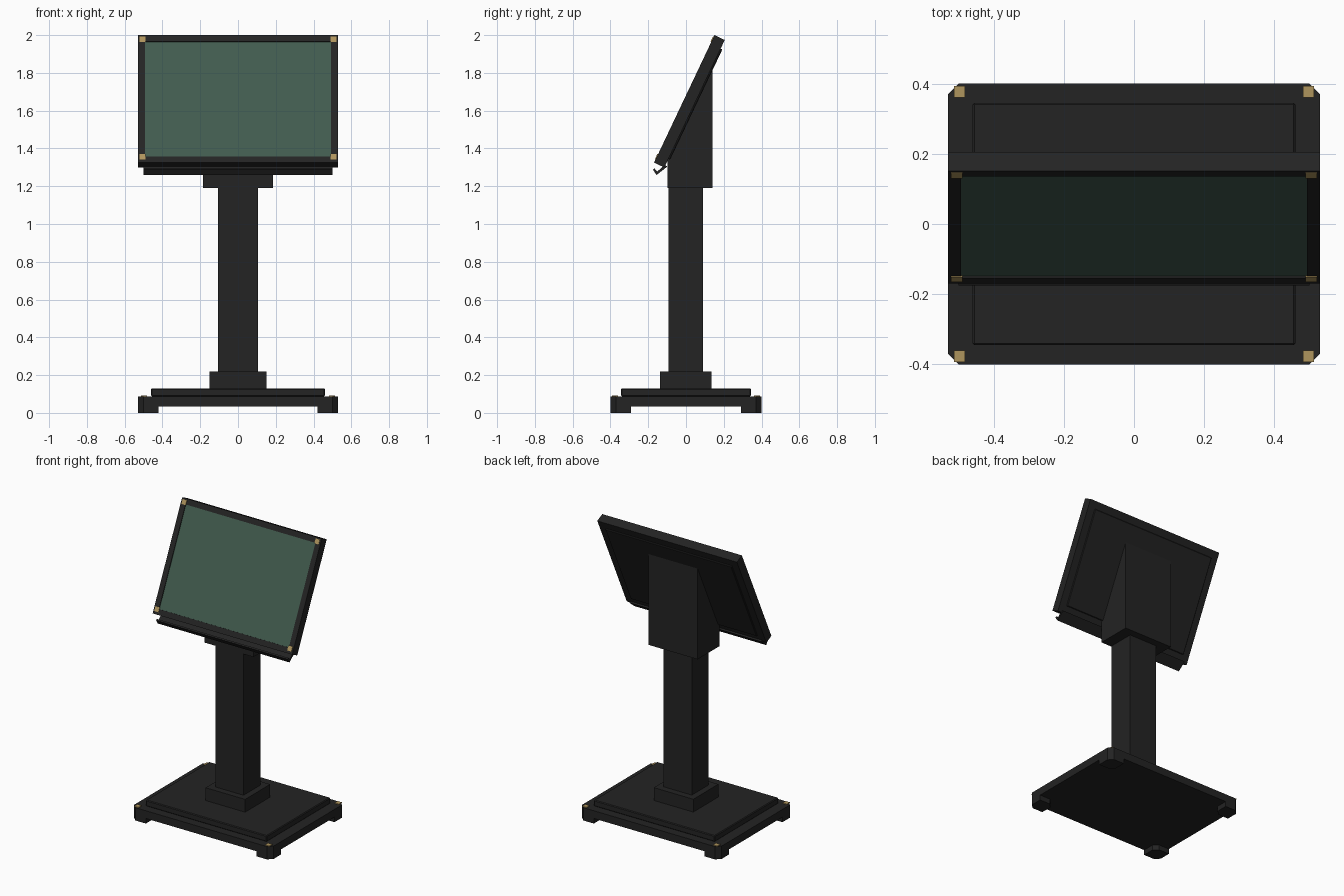
import bpy, bmesh, math
from mathutils import Matrix, Vector

if "Cube" in bpy.data.objects:
    bpy.data.objects.remove(bpy.data.objects["Cube"])


def material(name, rgb):
    m = bpy.data.materials.new(name)
    m.diffuse_color = (*rgb, 1)
    m.use_nodes = True
    m.node_tree.nodes["Principled BSDF"].inputs["Base Color"].default_value = m.diffuse_color
    return m


BLACK = material("matte black", (0.017, 0.017, 0.017))
GREEN = material("screen green", (0.053, 0.105, 0.076))
BRASS = material("brass", (0.43, 0.30, 0.11))


def finish(name, bm, mats, matrix=None):
    bmesh.ops.recalc_face_normals(bm, faces=bm.faces)
    me = bpy.data.meshes.new(name)
    bm.to_mesh(me)
    bm.free()
    for m in mats:
        me.materials.append(m)
    ob = bpy.data.objects.new(name, me)
    if matrix:
        ob.matrix_world = matrix
    bpy.context.collection.objects.link(ob)
    return ob


def prism(name, pts, vec, mat, bevel=0, matrix=None):
    """Extrude a closed polygon along vec."""
    bm = bmesh.new()
    f = bm.faces.new([bm.verts.new(p) for p in pts])
    r = bmesh.ops.extrude_face_region(bm, geom=[f], use_keep_orig=True)
    bmesh.ops.translate(bm, vec=vec, verts=[v for v in r["geom"] if isinstance(v, bmesh.types.BMVert)])
    if bevel:
        bmesh.ops.recalc_face_normals(bm, faces=bm.faces)
        bmesh.ops.bevel(bm, geom=bm.edges[:], offset=bevel, segments=1, affect='EDGES')
    return finish(name, bm, [mat], matrix)


def box(name, x, y, z, mat, bevel=0, matrix=None):
    pts = [(x[0], y[0], z[0]), (x[1], y[0], z[0]), (x[1], y[1], z[0]), (x[0], y[1], z[0])]
    return prism(name, pts, (0, 0, z[1] - z[0]), mat, bevel, matrix)


def side_profile(name, yz, half, mat):
    return prism(name, [(-half, y, z) for y, z in yz], (2 * half, 0, 0), mat)


# Base slab with clipped corners
X, Y, C = 0.53, 0.40, 0.03
outline = [(X - C, -Y), (X, -Y + C), (X, Y - C), (X - C, Y),
           (-X + C, Y), (-X, Y - C), (-X, -Y + C), (-X + C, -Y)]
prism("base_slab", [(x, y, 0.035) for x, y in outline], (0, 0, 0.053), BLACK)
box("base_step", (-0.46, 0.46), (-0.345, 0.345), (0.088, 0.13), BLACK, 0.005)

# Feet and base corner studs
foot = [(X - C, Y), (X, Y - C), (X, 0.29), (0.45, 0.29), (0.42, 0.32), (0.42, Y)]
for sx in (-1, 1):
    for sy in (-1, 1):
        tag = ("left" if sx < 0 else "right") + ("_front" if sy < 0 else "_back")
        prism("foot_" + tag, [(sx * x, sy * y, 0) for x, y in foot], (0, 0, 0.035), BLACK)
        cx, cy = sx * 0.497, sy * 0.377
        box("base_stud_" + tag, (cx - 0.016, cx + 0.016), (cy - 0.016, cy + 0.016),
            (0.088, 0.093), BRASS)

# Column
box("column_collar", (-0.15, 0.15), (-0.137, 0.135), (0.13, 0.218), BLACK)
box("column", (-0.107, 0.107), (-0.093, 0.09), (0.218, 1.19), BLACK)

# Wedge bracket behind the screen
side_profile("head_bracket", [(-0.098, 1.19), (0.14, 1.19), (0.14, 1.835),
                              (0.125, 1.835), (-0.098, 1.365)], 0.186, BLACK)

# Tilted frame: local x = width, y = up the panel, z = out of the front
tilt = math.atan2(0.32, 0.675)
s, c = math.sin(tilt), math.cos(tilt)
M = Matrix(((1, 0, 0, 0), (0, s, -c, -0.169), (0, c, s, 1.325), (0, 0, 0, 1)))
H = 0.747
bm = bmesh.new()
bmesh.ops.create_cube(bm, size=1, matrix=Matrix.Translation((0, H / 2, -0.03))
                      @ Matrix.Diagonal((1.06, H, 0.06, 1)))
front = max(bm.faces, key=lambda f: f.calc_center_median().z)
bmesh.ops.inset_region(bm, faces=[front], thickness=0.052)
r = bmesh.ops.extrude_face_region(bm, geom=[front])
bmesh.ops.translate(bm, vec=(0, 0, -0.005), verts=[v for v in r["geom"] if isinstance(v, bmesh.types.BMVert)])
if front.is_valid:
    bmesh.ops.delete(bm, geom=[front], context='FACES_ONLY')
for f in r["geom"]:
    if isinstance(f, bmesh.types.BMFace):
        f.material_index = 1
finish("screen_frame", bm, [BLACK, GREEN], M)
box("back_cover", (-0.48, 0.48), (0.05, H - 0.05), (-0.07, -0.059), BLACK, 0.004, M)

# Brass studs on the frame corners
for sx in (-1, 1):
    for level, v in (("lower", 0.033), ("upper", H - 0.025)):
        cx = sx * 0.505
        box(f"frame_stud_{level}_{'left' if sx < 0 else 'right'}", (cx - 0.016, cx + 0.016),
            (v - 0.016, v + 0.016), (-0.001, 0.004), BRASS, 0, M)

# Ledge with upturned lip under the screen
side_profile("ledge", [(-0.175, 1.288), (-0.156, 1.259), (-0.098, 1.305), (-0.113, 1.312),
                       (-0.153, 1.277), (-0.166, 1.294)], 0.50, BLACK)
